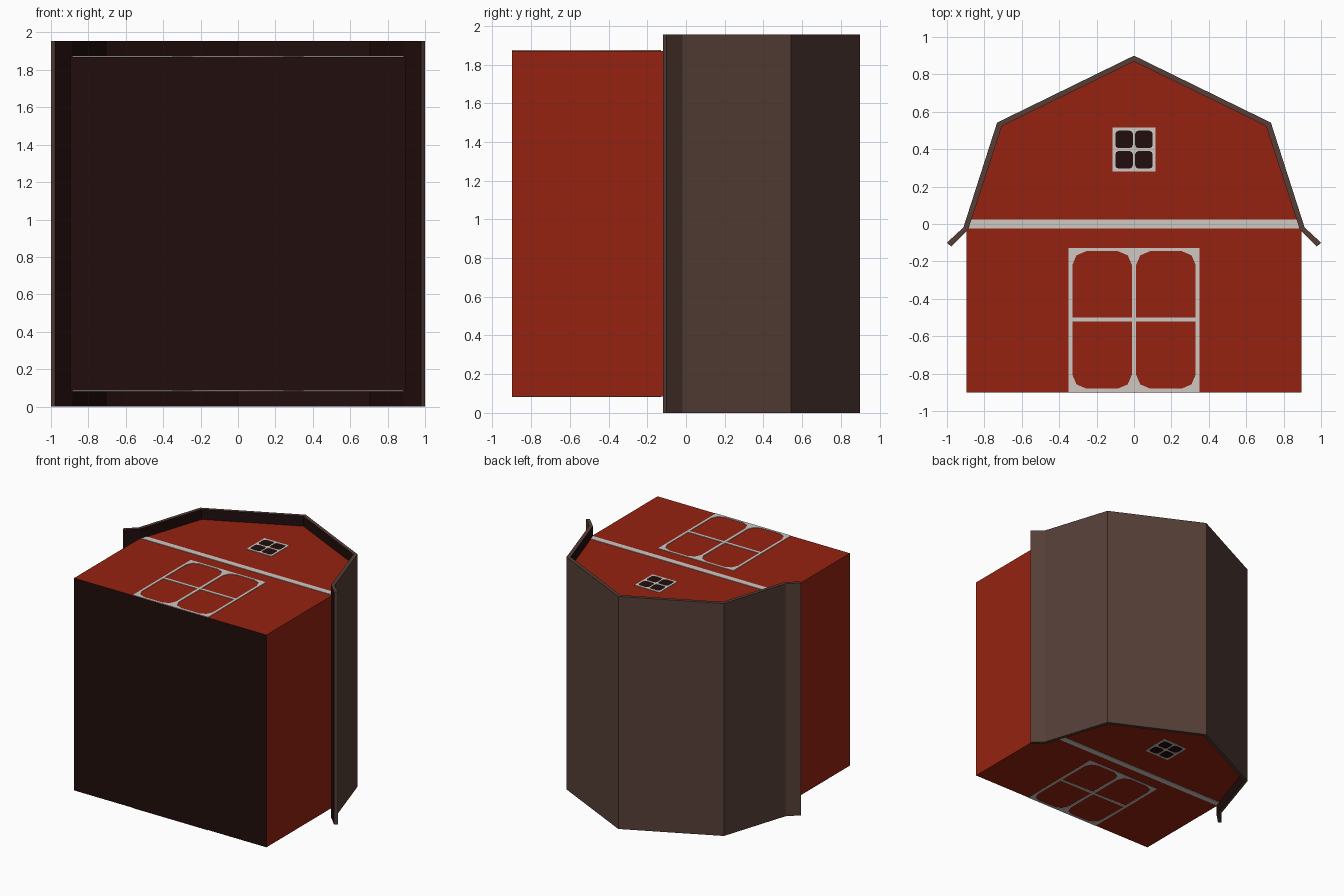
import bpy, bmesh
from mathutils import Vector

if "Cube" in bpy.data.objects:
    bpy.data.objects.remove(bpy.data.objects["Cube"])

Z0, Z1 = 0.085, 1.87      # gable walls
ROOF_Z = 1.955
T = 0.004                 # plate thickness


def material(name, rgb):
    m = bpy.data.materials.new(name)
    m.diffuse_color = (*rgb, 1)
    m.use_nodes = True
    m.node_tree.nodes["Principled BSDF"].inputs["Base Color"].default_value = m.diffuse_color
    return m


RED = material("barn red", (0.30, 0.0165, 0.005))
WHITE = material("trim white", (0.62, 0.58, 0.55))
BROWN = material("roof brown", (0.093, 0.049, 0.038))
DARK = material("dark brown", (0.0155, 0.0042, 0.0038))


def prism(name, profile, z0, z1, mats, rule=None):
    """Extrude an xy profile from z0 to z1; rule(face) picks the material."""
    bm = bmesh.new()
    base = bm.faces.new([bm.verts.new((x, y, z0)) for x, y in profile])
    ext = bmesh.ops.extrude_face_region(bm, geom=[base])
    top = [v for v in ext["geom"] if isinstance(v, bmesh.types.BMVert)]
    bmesh.ops.translate(bm, verts=top, vec=(0, 0, z1 - z0))
    bmesh.ops.recalc_face_normals(bm, faces=bm.faces)
    bm.normal_update()
    if rule:
        for f in bm.faces:
            f.material_index = rule(f)
    me = bpy.data.meshes.new(name)
    bm.to_mesh(me)
    bm.free()
    for m in mats:
        me.materials.append(m)
    ob = bpy.data.objects.new(name, me)
    bpy.context.collection.objects.link(ob)
    return ob


def mirrored(half):
    """Complete a right-hand half profile (first point may lie on x = 0)."""
    return half + [(-x, y) for x, y in reversed(half) if x > 0]


def panel(x0, y0, x1, y1, low=0.0, high=0.0):
    """Rectangle with its lower / upper corners cut off, softly rounded."""
    pts = []
    for cx, cy, sx, sy, r in ((x0, y0, 1, 1, low), (x1, y0, -1, 1, low),
                              (x1, y1, -1, -1, high), (x0, y1, 1, -1, high)):
        if r == 0:
            pts.append((cx, cy))
            continue
        arc = [(cx, cy + sy * r), (cx + sx * r * .3, cy + sy * r * .3), (cx + sx * r, cy)]
        pts += arc if sx == sy else arc[::-1]
    return pts


def frame(name, outer, holes, z):
    """Flat white plate with openings, made from a filled 2D curve."""
    cu = bpy.data.curves.new(name, "CURVE")
    cu.dimensions, cu.fill_mode, cu.extrude = "2D", "BOTH", T / 2
    for loop in [outer] + holes:
        sp = cu.splines.new("POLY")
        sp.points.add(len(loop) - 1)
        for p, (x, y) in zip(sp.points, loop):
            p.co = (x, y, 0, 1)
        sp.use_cyclic_u = True
    tmp = bpy.data.objects.new(name + "_curve", cu)
    bpy.context.collection.objects.link(tmp)
    bpy.context.view_layer.update()
    me = bpy.data.meshes.new_from_object(tmp.evaluated_get(bpy.context.evaluated_depsgraph_get()))
    bpy.data.objects.remove(tmp)
    me.materials.clear()
    me.materials.append(WHITE)
    ob = bpy.data.objects.new(name, me)
    ob.location.z = z
    bpy.context.collection.objects.link(ob)


# Barn body: red walls, dark floor
body = mirrored([(0, 0.875), (0.71, 0.53), (0.895, -0.02), (0.895, -0.9)])
prism("barn_body", body, Z0, Z1, [RED, DARK],
      lambda f: 1 if f.normal.y < -0.9 else 0)

# Gambrel roof: brown outside and ends, dark underside
outer = [(0, 0.9), (0.732, 0.542), (0.912, -0.018), (1.0, -0.1)]
inner = [(0, 0.869), (0.706, 0.524), (0.886, -0.028), (0.978, -0.12)]
roof = mirrored(outer)
roof = ([(-x, y) for x, y in reversed(outer) if x > 0] + outer
        + inner[::-1] + [(-x, y) for x, y in inner if x > 0])


def roof_rule(f):
    c = f.calc_center_median()
    tip = abs(c.x) > 0.98          # cut edge of the eave stays brown
    inward = f.normal.dot(Vector((c.x, c.y + 0.6, 0))) < 0
    return 1 if inward and not tip and abs(f.normal.z) < 0.5 else 0


prism("roof", roof, 0, ROOF_Z, [BROWN, DARK], roof_rule)

# Painted details on both gable ends
for end, z, s in (("top", Z1, 1), ("bottom", Z0, -1)):
    mid = z + s * T / 2
    # Horizontal trim band
    prism("trim_band_" + end, panel(-0.885, -0.025, 0.885, 0.025),
          mid - T / 2, mid + T / 2, [WHITE])
    # Double door frame
    holes = []
    for a, b in ((-0.33, -0.011), (0.011, 0.33)):
        holes.append(panel(a, -0.50, b, -0.145, high=0.075))
        holes.append(panel(a, -0.88, b, -0.522, low=0.075))
    frame("door_frame_" + end, panel(-0.35, -0.898, 0.35, -0.128), holes, mid)
    # Window with four dark panes
    panes = [panel(x, y, x + 0.094, y + 0.094, 0.018, 0.018)
             for x in (-0.1, 0.006) for y in (0.296, 0.405)]
    frame("window_frame_" + end, panel(-0.116, 0.28, 0.116, 0.516), panes, mid)
    prism("window_glass_" + end, panel(-0.11, 0.285, 0.11, 0.51),
          z - 0.002, z + 0.002 if s > 0 else z - 0.0025, [DARK])
